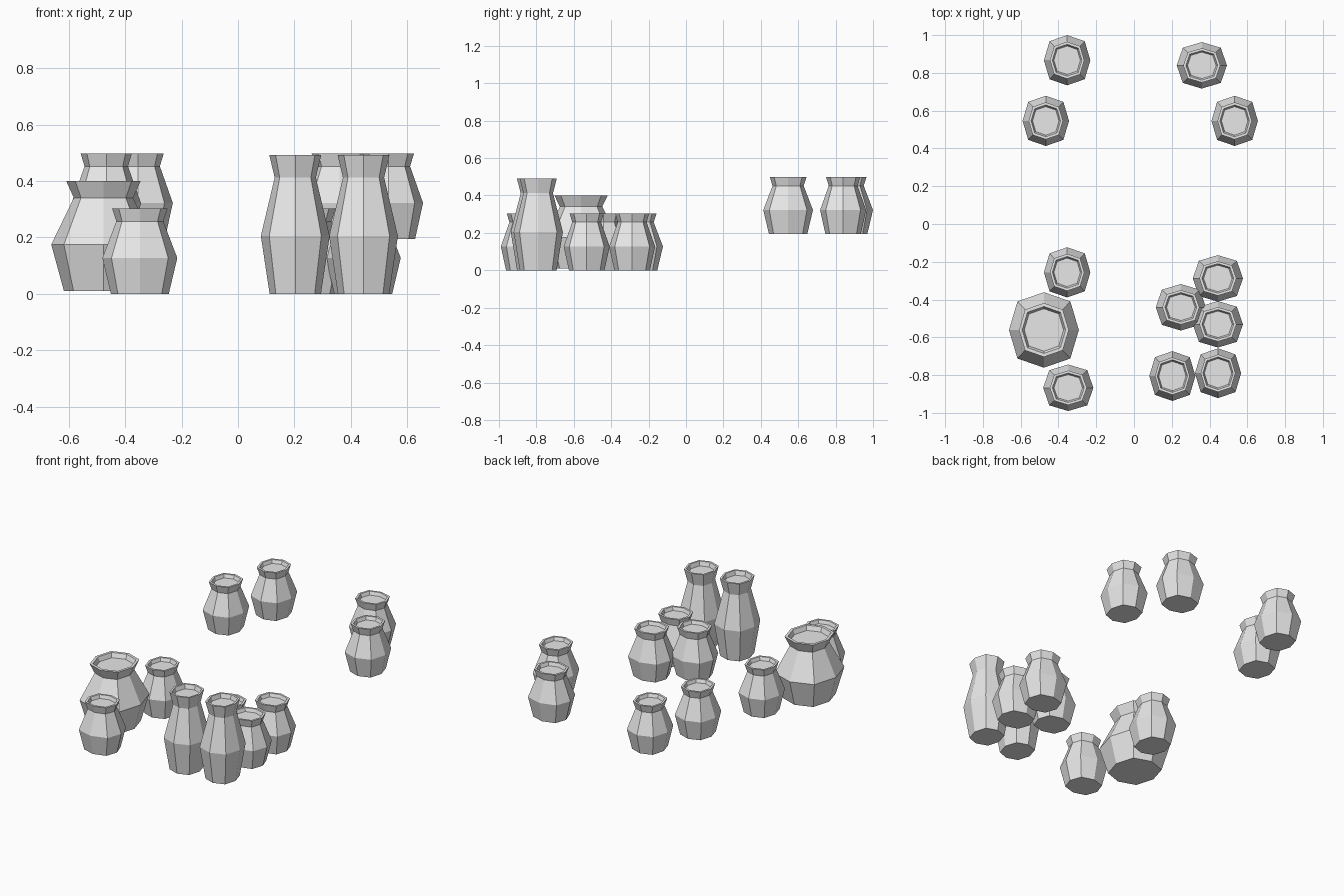
import bpy, bmesh, math

old = bpy.data.objects.get("Cube")
if old:
    bpy.data.objects.remove(old, do_unlink=True)

clay = bpy.data.materials.new("light_grey_clay")
clay.use_nodes = True
clay.diffuse_color = (0.8, 0.8, 0.8, 1)
clay.node_tree.nodes["Principled BSDF"].inputs["Base Color"].default_value = (0.8, 0.8, 0.8, 1)

SIDES = 8
STRETCH = 1.08   # pots are slightly longer one way than the other
CORNER = 1.07    # diagonal corners sit slightly further out


def pot_mesh(name, profile):
    """Faceted pot lathed from (radius, height) pairs, capped at both ends."""
    bm = bmesh.new()
    rings = []
    for radius, z in profile:
        ring = []
        for i in range(SIDES):
            a = math.tau * i / SIDES
            r = radius * (CORNER if i % 2 else 1)
            ring.append(bm.verts.new((r * math.cos(a), r * math.sin(a) * STRETCH, z)))
        rings.append(ring)
    for low, high in zip(rings, rings[1:]):
        for i in range(SIDES):
            j = (i + 1) % SIDES
            bm.faces.new((low[i], low[j], high[j], high[i]))
    bm.faces.new(rings[0][::-1])
    bm.faces.new(rings[-1])
    bmesh.ops.recalc_face_normals(bm, faces=bm.faces)
    mesh = bpy.data.meshes.new(name)
    bm.to_mesh(mesh)
    bm.free()
    mesh.materials.append(clay)
    return mesh


def place(name, mesh, x, y, z=0, turned=False):
    obj = bpy.data.objects.new(name, mesh)
    obj.location = (x, y, z)
    obj.rotation_euler.z = math.pi / 2 if turned else 0
    bpy.context.collection.objects.link(obj)


# Profiles: base, belly, neck, rim, inner lip, recessed contents
small = pot_mesh("small_pot", [(0.095, 0), (0.123, 0.127), (0.077, 0.257), (0.091, 0.303),
                               (0.078, 0.303), (0.07, 0.282)])
large = pot_mesh("large_pot", [(0.14, 0), (0.185, 0.165), (0.105, 0.33), (0.132, 0.39),
                               (0.115, 0.39), (0.104, 0.362)])
tall = pot_mesh("tall_vase", [(0.091, 0), (0.122, 0.205), (0.073, 0.412), (0.092, 0.492),
                              (0.08, 0.492), (0.072, 0.465)])

# Raised pots at the back
SHELF = 0.195
place("back_right_pot", small, -0.354, 0.867, SHELF)
place("back_right_inner_pot", small, -0.467, 0.546, SHELF)
place("back_left_pot", small, 0.359, 0.84, SHELF, True)
place("back_left_inner_pot", small, 0.533, 0.546, SHELF)

# Front right group
place("front_right_rear_pot", small, -0.354, -0.256)
place("large_pot", large, -0.477, -0.561, 0.01)
place("front_right_pot", small, -0.348, -0.867, 0, True)

# Front left group
place("front_left_rear_pot", small, 0.444, -0.288, 0, True)
place("front_left_middle_pot", small, 0.248, -0.441, 0, True)
place("front_left_outer_pot", small, 0.444, -0.531, 0, True)
place("tall_vase_inner", tall, 0.203, -0.805)
place("tall_vase_outer", tall, 0.445, -0.79)
